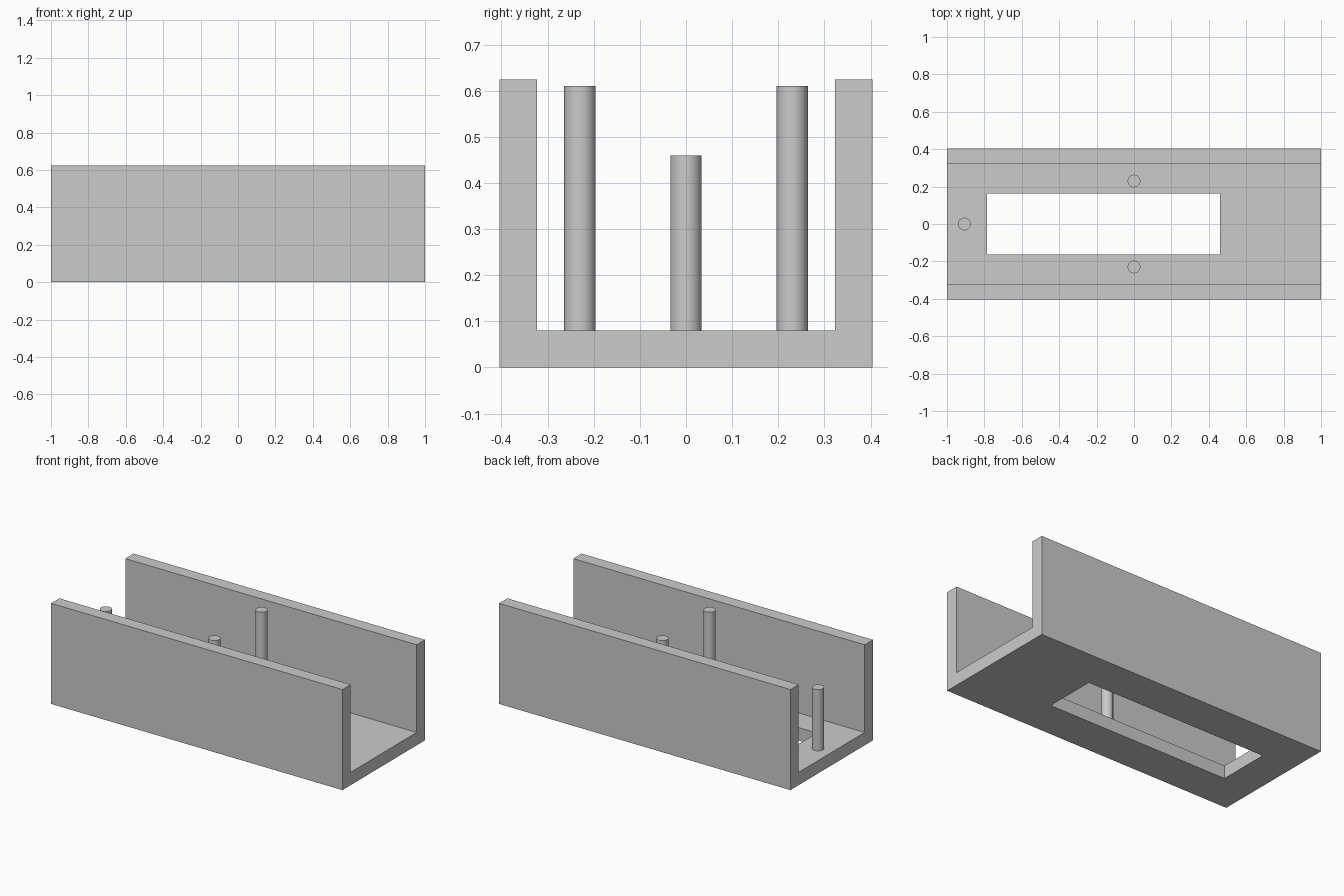
import bpy
import bmesh
from math import radians

cube = bpy.data.objects.get("Cube")
if cube:
    bpy.data.objects.remove(cube, do_unlink=True)

LENGTH, HALF_WIDTH, HEIGHT = 2.0, 0.404, 0.624
INNER, FLOOR = 0.323, 0.08
PIN_RADIUS = 0.034

grey = bpy.data.materials.new("light grey")
grey.use_nodes = True
colour = (0.6, 0.6, 0.6, 1)
grey.diffuse_color = colour
grey.node_tree.nodes["Principled BSDF"].inputs["Base Color"].default_value = colour


def extrude_profile(name, points, x0, x1):
    """Extrude a closed (y, z) profile along x."""
    bm = bmesh.new()
    face = bm.faces.new([bm.verts.new((x0, y, z)) for y, z in points])
    out = bmesh.ops.extrude_face_region(bm, geom=[face])["geom"]
    moved = [v for v in out if isinstance(v, bmesh.types.BMVert)]
    bmesh.ops.translate(bm, verts=moved, vec=(x1 - x0, 0, 0))
    bmesh.ops.recalc_face_normals(bm, faces=bm.faces)
    mesh = bpy.data.meshes.new(name)
    bm.to_mesh(mesh)
    bm.free()
    obj = bpy.data.objects.new(name, mesh)
    bpy.context.collection.objects.link(obj)
    mesh.materials.append(grey)
    return obj


def pin(name, x, y, top):
    """Upright round pin standing on the floor."""
    base = FLOOR - 0.01
    bpy.ops.mesh.primitive_cylinder_add(
        vertices=48, radius=PIN_RADIUS, depth=top - base,
        location=(x, y, (top + base) / 2))
    obj = bpy.context.object
    obj.name = name
    obj.data.materials.append(grey)
    bpy.ops.object.shade_smooth_by_angle(angle=radians(30))


# U-shaped channel
half = [(HALF_WIDTH, 0), (HALF_WIDTH, HEIGHT), (INNER, HEIGHT), (INNER, FLOOR)]
profile = half + [(-y, z) for y, z in reversed(half)]
channel = extrude_profile("channel", profile, -LENGTH / 2, LENGTH / 2)

# Rectangular opening through the floor
slot = [(-0.163, -0.1), (0.163, -0.1), (0.163, 0.2), (-0.163, 0.2)]
cutter = extrude_profile("floor_opening_cutter", slot, -0.785, 0.46)
cutter.hide_render = True
cutter.hide_viewport = True
cut = channel.modifiers.new("floor opening", "BOOLEAN")
cut.operation = "DIFFERENCE"
cut.solver = "EXACT"
cut.object = cutter
bpy.context.view_layer.objects.active = channel
bpy.ops.object.modifier_apply(modifier=cut.name)
bpy.data.objects.remove(cutter, do_unlink=True)

# Pins: a tall pair at the sides and a short one at the end
pin("front_pin", 0, -0.23, 0.61)
pin("back_pin", 0, 0.23, 0.61)
pin("end_pin", -0.907, 0, 0.46)
